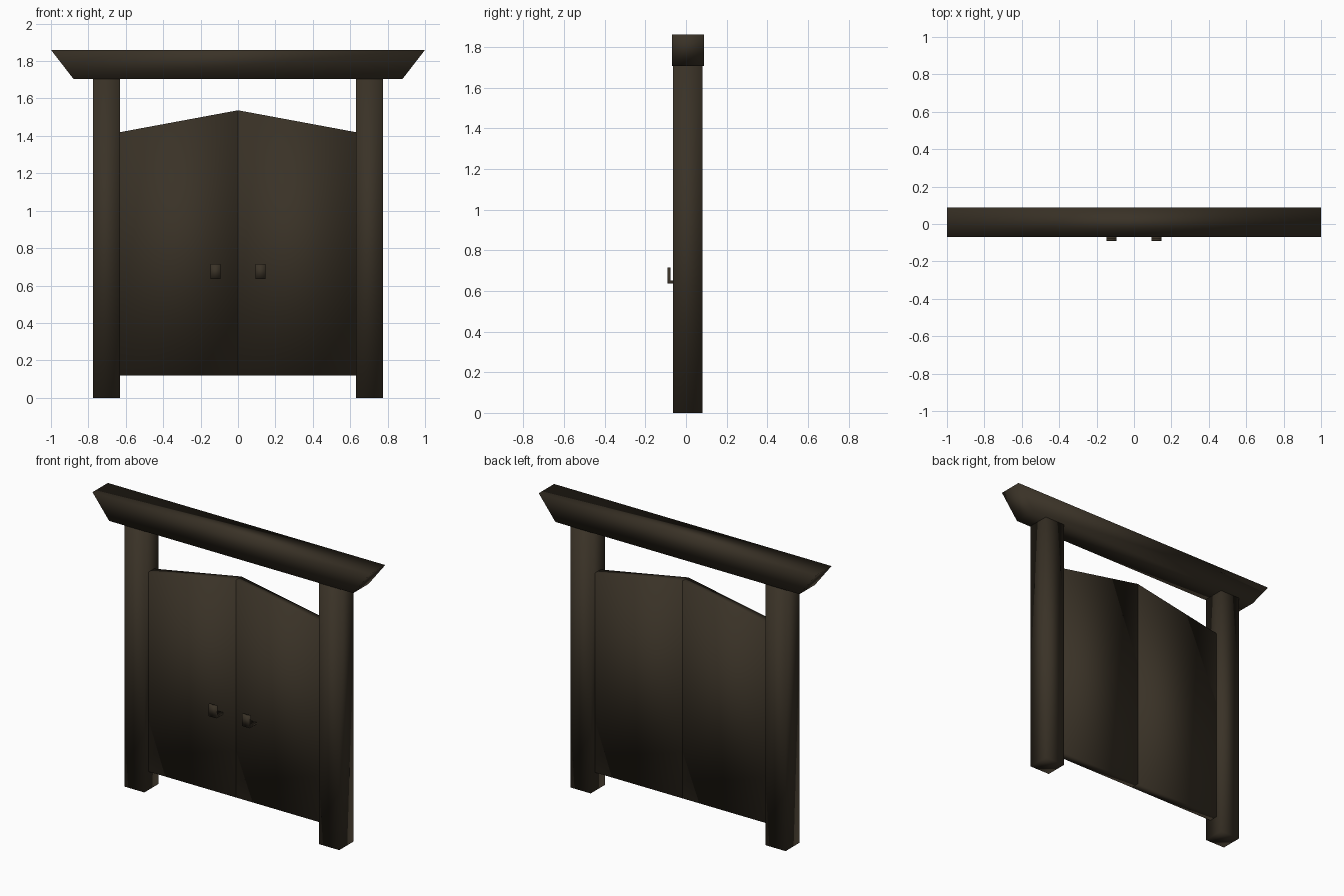
import bpy, bmesh

if "Cube" in bpy.data.objects:
    bpy.data.objects.remove(bpy.data.objects["Cube"])

wood = bpy.data.materials.new("dark_brown_wood")
wood.diffuse_color = (0.042, 0.032, 0.020, 1)
wood.use_nodes = True
wood.node_tree.nodes["Principled BSDF"].inputs["Base Color"].default_value = wood.diffuse_color


def prism(name, outline, lo, hi, axis):
    """Extrude a closed outline along y (outline in x,z) or x (outline in y,z)."""
    def place(p, d):
        return (p[0], d, p[1]) if axis == 'y' else (d, p[0], p[1])
    bm = bmesh.new()
    a = [bm.verts.new(place(p, lo)) for p in outline]
    b = [bm.verts.new(place(p, hi)) for p in outline]
    n = len(outline)
    bm.faces.new(a)
    bm.faces.new(b[::-1])
    for i in range(n):
        j = (i + 1) % n
        bm.faces.new((a[j], a[i], b[i], b[j]))
    bmesh.ops.recalc_face_normals(bm, faces=bm.faces)
    for f in bm.faces:
        f.smooth = True   # soft-shaded boxes
    me = bpy.data.meshes.new(name)
    bm.to_mesh(me)
    bm.free()
    me.materials.append(wood)
    ob = bpy.data.objects.new(name, me)
    bpy.context.collection.objects.link(ob)
    return ob


# Lintel with slanted ends
prism("top_beam", [(-0.88, 1.705), (0.88, 1.705), (1.0, 1.86), (-1.0, 1.86)],
      -0.07, 0.088, 'y')

for side, s in (("left", -1), ("right", 1)):
    # Square post
    prism(side + "_post", [(s * 0.63, 0), (s * 0.775, 0), (s * 0.775, 1.705), (s * 0.63, 1.705)],
          -0.064, 0.081, 'y')
    # Door leaf rising to the middle
    prism(side + "_door", [(0, 0.12), (s * 0.63, 0.12), (s * 0.63, 1.42), (0, 1.537)],
          -0.022, 0.037, 'y')
    # L-shaped handle on the front
    x0, x1 = sorted((s * 0.093, s * 0.148))
    prism(side + "_handle", [(-0.022, 0.636), (-0.09, 0.636), (-0.09, 0.715),
                             (-0.077, 0.715), (-0.077, 0.65), (-0.022, 0.65)],
          x0, x1, 'x')
